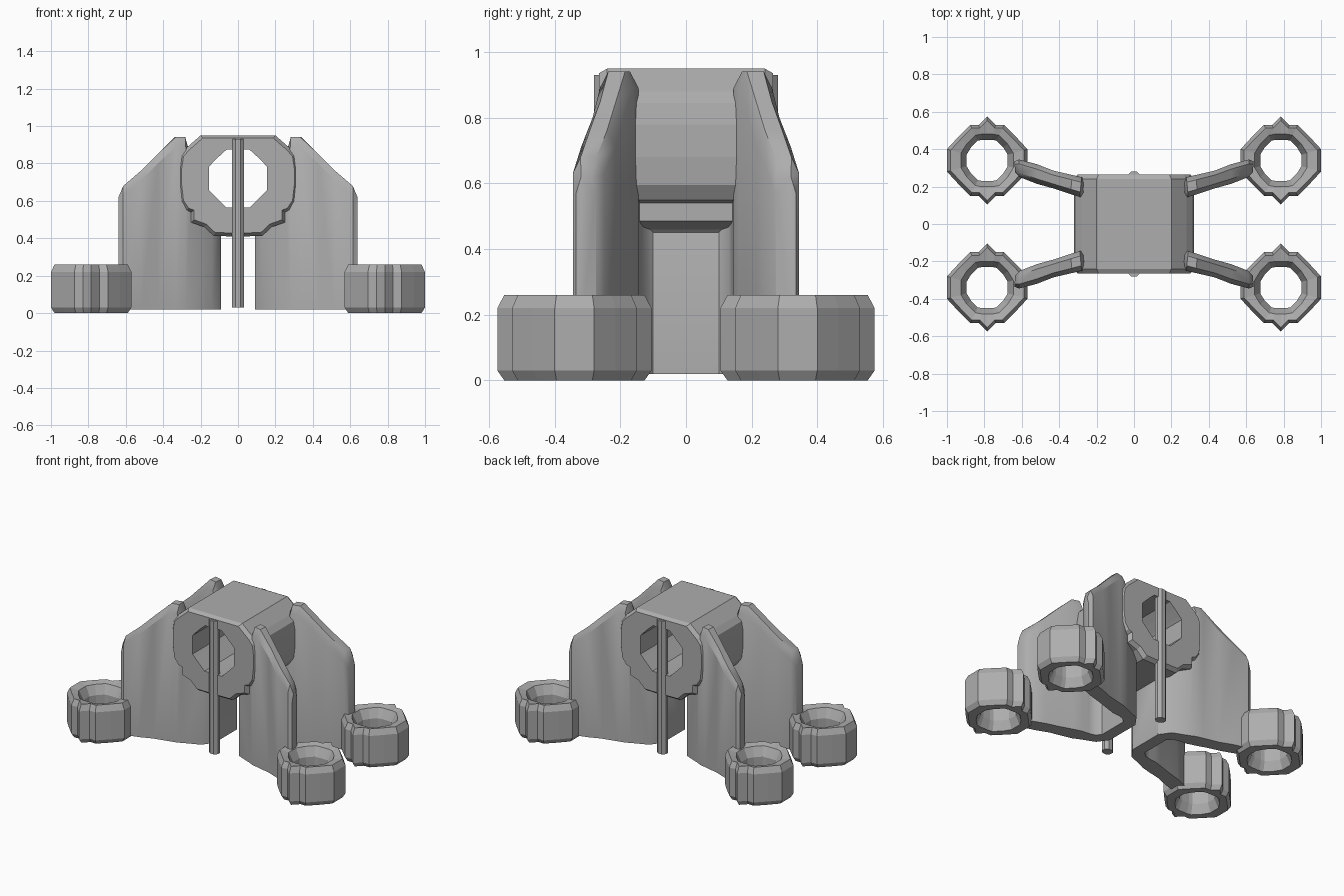
import bpy, bmesh, math

cube = bpy.data.objects.get("Cube")
if cube:
    bpy.data.objects.remove(cube, do_unlink=True)

# One plain grey for the whole casting
grey = bpy.data.materials.new("plain_grey")
grey.use_nodes = True
colour = (0.42, 0.42, 0.42, 1)
grey.diffuse_color = colour
grey.node_tree.nodes["Principled BSDF"].inputs["Base Color"].default_value = colour


def loft(name, loops, ring=False, smooth=0):
    """Join equal loops of points; close on itself (ring) or cap the ends."""
    bm = bmesh.new()
    rows = [[bm.verts.new(p) for p in loop] for loop in loops]
    n = len(rows[0])
    pairs = list(zip(rows, rows[1:]))
    if ring:
        pairs.append((rows[-1], rows[0]))
    for a, b in pairs:
        for i in range(n):
            j = (i + 1) % n
            bm.faces.new((a[i], a[j], b[j], b[i]))
    if not ring:
        bm.faces.new(rows[0])
        bm.faces.new(rows[-1])
    bmesh.ops.recalc_face_normals(bm, faces=bm.faces)
    mesh = bpy.data.meshes.new(name)
    bm.to_mesh(mesh)
    bm.free()
    mesh.materials.append(grey)
    obj = bpy.data.objects.new(name, mesh)
    bpy.context.collection.objects.link(obj)
    if smooth:
        bpy.ops.object.select_all(action="DESELECT")
        obj.select_set(True)
        bpy.context.view_layer.objects.active = obj
        bpy.ops.object.shade_smooth_by_angle(angle=math.radians(smooth))
    return obj


def octagon(outline, apothem):
    """Octagon with one point in the direction of each outline point."""
    step = math.pi / 4
    result = []
    for x, y in outline:
        a = math.atan2(y, x)
        r = apothem / math.cos((a + step / 2) % step - step / 2)
        result.append((r * math.cos(a), r * math.sin(a)))
    return result


def scaled(outline, s):
    return [(x * s, y * s) for x, y in outline]


# Mounting rings: pointed octagons with a tapered hole
quarter = [(0.215, 0.06), (0.155, 0.125), (0.09, 0.19), (0.045, 0.19)]
half = quarter + [(0, 0.235)] + [(-x, y) for x, y in reversed(quarter)]
outline = half + [(-x, -y) for x, y in half]
ring_layers = [(scaled(outline, 0.91), 0), (outline, 0.03), (outline, 0.22),
               (scaled(outline, 0.91), 0.26), (octagon(outline, 0.14), 0.25),
               (octagon(outline, 0.11), 0.19), (octagon(outline, 0.11), 0.06),
               (octagon(outline, 0.135), 0)]
for sx, side in ((1, "left"), (-1, "right")):
    for sy, end in ((-1, "front"), (1, "back")):
        loft(f"mounting_ring_{end}_{side}",
             [[(sx * 0.785 + x, sy * 0.34 + y, z) for x, y in pts]
              for pts, z in ring_layers], ring=True)

# Curved walls: each side is one U-shaped web (inner x, y, outer x, y, top)
stations = [(0.635, 0.275, 0.64, 0.335, 0.62), (0.61, 0.25, 0.615, 0.345, 0.68),
            (0.52, 0.215, 0.52, 0.32, 0.76), (0.43, 0.19, 0.43, 0.285, 0.85),
            (0.34, 0.16, 0.33, 0.262, 0.942), (0.29, 0.145, 0.28, 0.25, 0.942),
            (0.24, 0.14, 0.25, 0.235, 0.8), (0.2, 0.13, 0.14, 0.19, 0.52),
            (0.17, 0.1, 0.09, 0.12, 0.52)]
stations += [(a, -b, c, -d, t) for a, b, c, d, t in reversed(stations)]


def wall_section(sx, xi, yi, xo, yo, top):
    def at(f, z):
        return (sx * (xi + (xo - xi) * f), yi + (yo - yi) * f, z)
    return [at(0, 0.02), at(0, top - 0.05), at(0.25, top),
            at(0.75, top), at(1, top - 0.05), at(1, 0.02)]


for sx, side in ((1, "left"), (-1, "right")):
    loft(f"curved_web_{side}", [wall_section(sx, *s) for s in stations], smooth=35)

# Central housing: flat-topped barrel with an octagonal bore front to back
mid = 0.72
right = [(0.09, 0.95), (0.2, 0.95), (0.28, 0.88), (0.31, 0.845), (0.32, 0.78),
         (0.32, 0.68), (0.31, 0.595), (0.28, 0.55), (0.25, 0.54), (0.25, 0.485),
         (0.18, 0.46), (0.13, 0.412)]
barrel = [(0, 0.95)] + right + [(0, 0.41)] + [(-x, z) for x, z in reversed(right)]
barrel = [(x, z - mid) for x, z in barrel]
bore = octagon(barrel, 0.155)
housing_layers = [(bore, -0.265), (scaled(barrel, 0.94), -0.265), (barrel, -0.24),
                  (barrel, 0.24), (scaled(barrel, 0.94), 0.265), (bore, 0.265)]
loft("central_housing", [[(x, y, mid + z) for x, z in pts]
                         for pts, y in housing_layers], ring=True)

# Thin upright rods crossing the bore at front and back
for y, end in ((-0.25, "front"), (0.25, "back")):
    rod = [(0.036 * math.cos(math.pi * (k + 0.5) / 4),
            y + 0.033 * math.sin(math.pi * (k + 0.5) / 4)) for k in range(8)]
    loft(f"upright_rod_{end}", [[(px, py, z) for px, py in rod] for z in (0.03, 0.93)])
